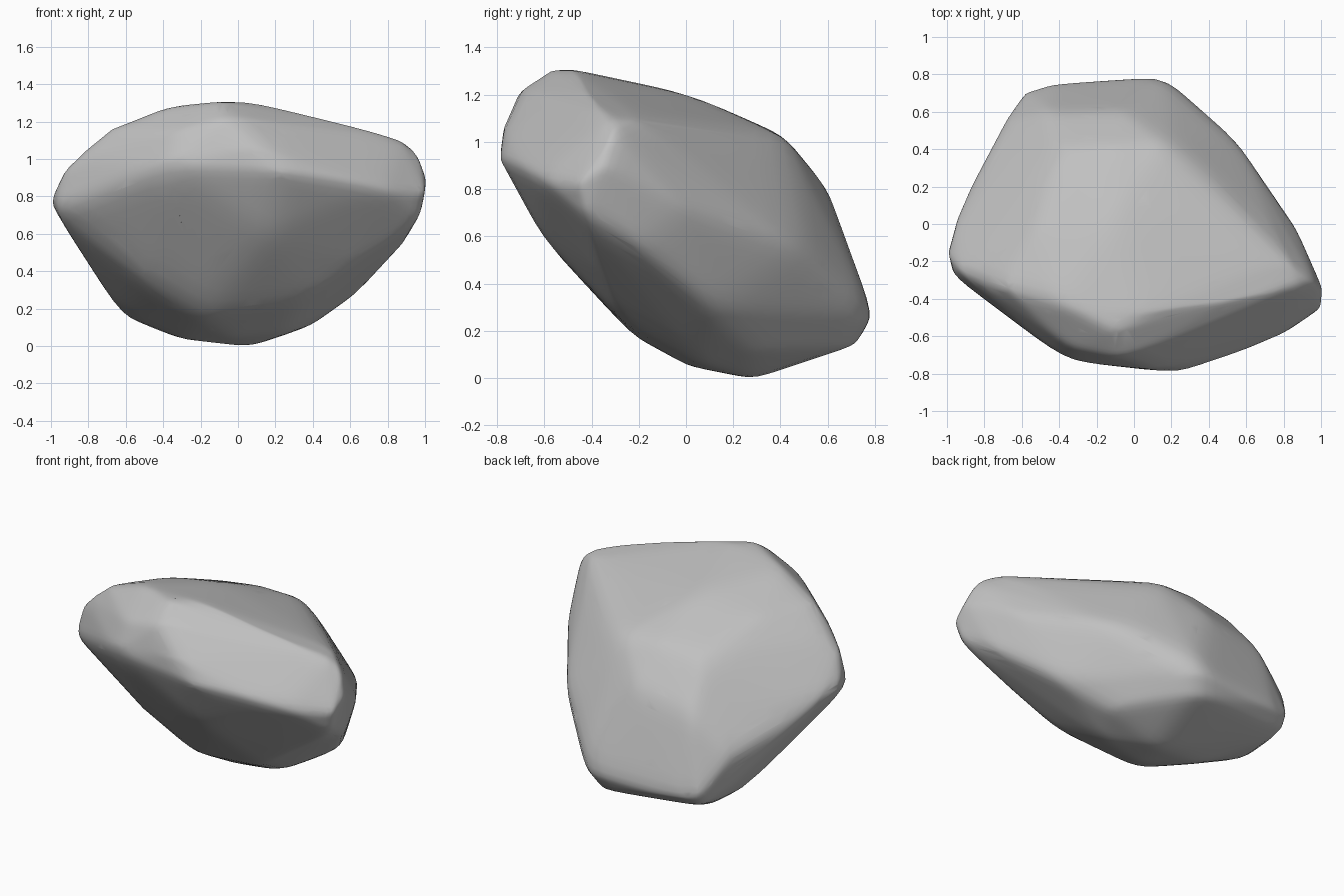
import bpy
import bmesh

default_cube = bpy.data.objects.get("Cube")
if default_cube:
    bpy.data.objects.remove(default_cube, do_unlink=True)


def make_material(name, value):
    """Create one flat grey material."""
    material = bpy.data.materials.new(name)
    colour = (value, value, value, 1)
    material.use_nodes = True
    material.diffuse_color = colour
    shader = material.node_tree.nodes["Principled BSDF"]
    shader.inputs["Base Color"].default_value = colour
    shader.inputs["Roughness"].default_value = 0.9
    return material


# Crown: the gently sloping upper side, highest near the front
crown = [
    (-.1, -.58, 1.31), (.05, -.47, 1.31), (-.4, -.42, 1.28),
    (-.7, -.34, 1.16), (-.9, -.28, 1), (.5, -.42, 1.2), (.86, -.34, 1.11),
    (.8, -.17, 1.1), (-.05, -.72, 1.22), (.1, -.78, 1.08),
    (-.35, -.66, 1.14), (-.1, 0, 1.21), (-.5, 0, 1.14), (.42, .21, 1.04),
    (.2, .42, 1.02), (-.1, .41, 1.03), (-.4, .38, 1), (-.05, .61, .79),
    (-.45, .6, .72),
]

# Rim: the widest outline, tilting down towards the back
rim = [
    (-1.01, -.15, .77), (-.98, -.28, .72), (-.38, -.73, .95),
    (.25, -.8, .93), (.75, -.63, .85), (1, -.46, .82), (1.01, -.34, .9),
    (.96, -.3, 1.04), (.97, -.42, .67), (.86, 0, .72), (.52, .5, .55),
    (.18, .8, .27), (-.42, .76, .25), (-.58, .71, .27), (-.7, .54, .5),
    (-.96, .05, .7),
]

# Base: the steep front underside and the rounded lowest ridge
base = [
    (.05, .3, -.01), (-.3, .25, .03), (-.62, .3, .16), (-.6, .63, .17),
    (.12, .72, .13), (.42, .28, .12), (.66, .12, .29), (.9, -.2, .55),
    (.28, .04, .07), (-.05, 0, .05), (-.2, -.22, .17), (.35, -.27, .24),
    (-.5, -.25, .35), (.15, -.62, .6), (.6, -.38, .46),
]


def wrap(bm):
    """Replace the mesh by its convex hull."""
    bmesh.ops.delete(bm, geom=bm.edges[:], context="EDGES_FACES")
    hull = bmesh.ops.convex_hull(bm, input=bm.verts[:])
    loose = {item for item in hull["geom_interior"] + hull["geom_unused"]
             if isinstance(item, bmesh.types.BMVert)}
    bmesh.ops.delete(bm, geom=list(loose), context="VERTS")


def build_boulder(name, points, material):
    """Wrap the points in a hull and wear its edges round."""
    mesh = bpy.data.meshes.new(name)
    boulder = bpy.data.objects.new(name, mesh)
    bpy.context.collection.objects.link(boulder)

    bm = bmesh.new()
    for point in points:
        bm.verts.new(point)
    hull = bmesh.ops.convex_hull(bm, input=bm.verts[:])
    loose = {item for item in hull["geom_interior"] + hull["geom_unused"]
             if isinstance(item, bmesh.types.BMVert)}
    bmesh.ops.delete(bm, geom=list(loose), context="VERTS")

    # Split the facets finely, then soften only their edges
    for step in range(3):
        bmesh.ops.subdivide_edges(bm, edges=bm.edges[:], cuts=1,
                                  use_grid_fill=True)
    for step in range(4):
        bmesh.ops.smooth_vert(bm, verts=bm.verts[:], factor=0.5,
                              use_axis_x=True, use_axis_y=True,
                              use_axis_z=True)

    # Close the small dents that the softening leaves
    wrap(bm)
    bmesh.ops.recalc_face_normals(bm, faces=bm.faces[:])
    bm.to_mesh(mesh)
    bm.free()
    mesh.materials.append(material)
    return boulder


stone_grey = make_material("stone_grey", 0.53)
boulder = build_boulder("boulder", crown + rim + base, stone_grey)

bpy.context.view_layer.objects.active = boulder
boulder.select_set(True)
bpy.ops.object.shade_smooth_by_angle()
